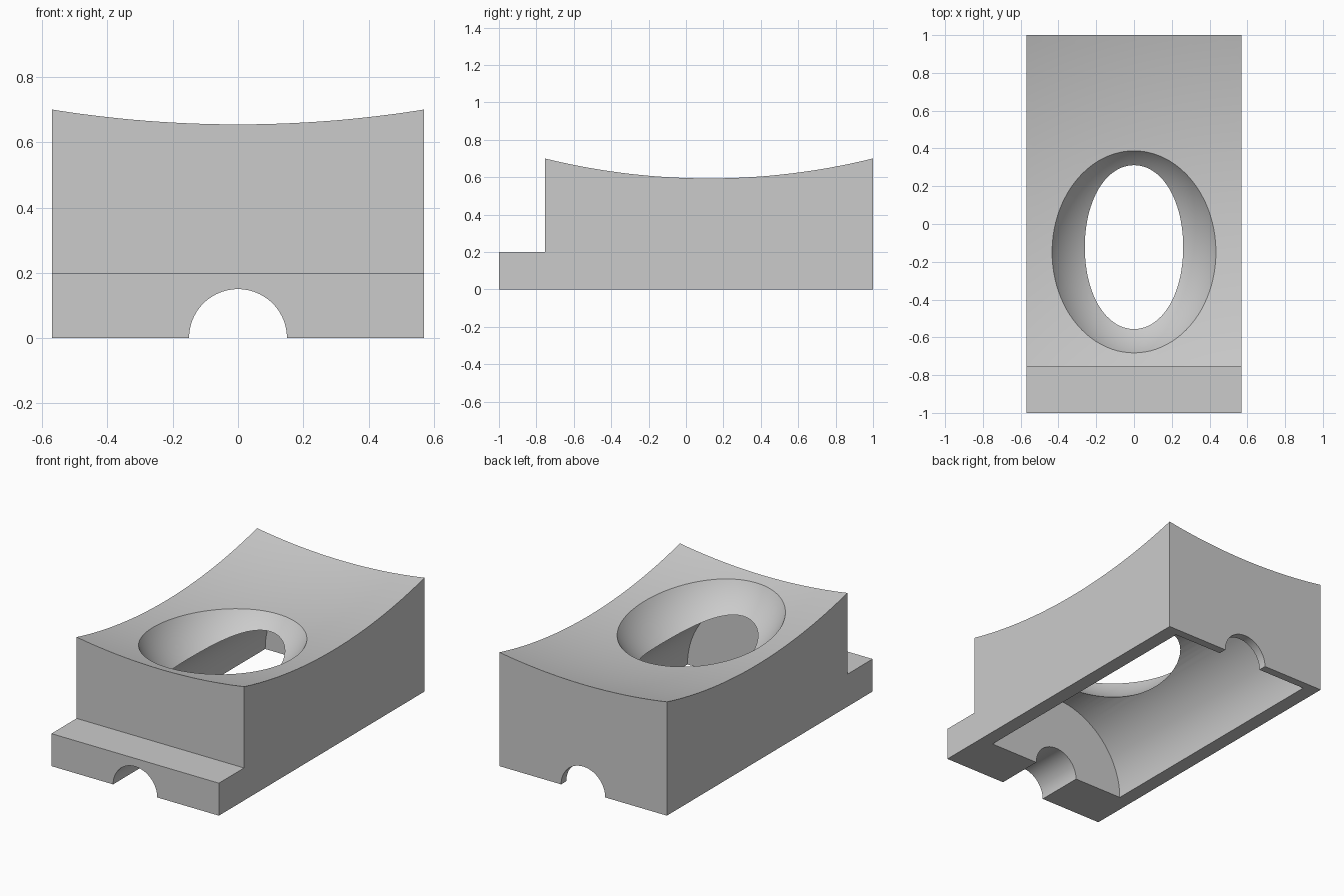
import bpy
import bmesh
import math
from mathutils import Matrix, Vector

default = bpy.data.objects.get("Cube")
if default:
    bpy.data.objects.remove(default, do_unlink=True)

HALF_W = 0.57
STEP_Y, STEP_Z, CORNER_Z = -0.755, 0.2, 0.7
MID_Y = (STEP_Y + 1) / 2

grey = bpy.data.materials.new("plain grey")
grey.use_nodes = True
grey.diffuse_color = (0.6, 0.6, 0.6, 1)
grey.node_tree.nodes["Principled BSDF"].inputs["Base Color"].default_value = (0.6, 0.6, 0.6, 1)


def add_object(name, bm):
    bmesh.ops.recalc_face_normals(bm, faces=bm.faces)
    mesh = bpy.data.meshes.new(name)
    bm.to_mesh(mesh)
    bm.free()
    mesh.materials.append(grey)
    obj = bpy.data.objects.new(name, mesh)
    bpy.context.collection.objects.link(obj)
    return obj


def ellipsoid(name, center, radii, segments, rings):
    bm = bmesh.new()
    bmesh.ops.create_uvsphere(
        bm, u_segments=segments, v_segments=rings, radius=1,
        matrix=Matrix.Translation(center) @ Matrix.Diagonal((*radii, 1)))
    return add_object(name, bm)


def trough(name, radius, y0, y1):
    # Cylinder along y, centred on the base plane
    bm = bmesh.new()
    bmesh.ops.create_cone(
        bm, cap_ends=True, segments=96, radius1=radius, radius2=radius, depth=y1 - y0,
        matrix=Matrix.Translation((0, (y0 + y1) / 2, 0)) @ Matrix.Rotation(math.pi / 2, 4, "X"))
    return add_object(name, bm)


# Stepped block, taller than needed before the top is dished
bm = bmesh.new()
profile = [(-1, 0), (1, 0), (1, 0.9), (STEP_Y, 0.9), (STEP_Y, STEP_Z), (-1, STEP_Z)]
face = bm.faces.new([bm.verts.new((-HALF_W, y, z)) for y, z in profile])
extruded = bmesh.ops.extrude_face_region(bm, geom=[face])["geom"]
bmesh.ops.translate(bm, vec=Vector((2 * HALF_W, 0, 0)),
                    verts=[v for v in extruded if isinstance(v, bmesh.types.BMVert)])
block = add_object("holder_block", bm)

# Large sphere passing through the four top corners
DISH_R = 3.7
dish_z = CORNER_Z + math.sqrt(DISH_R**2 - HALF_W**2 - (1 - MID_Y)**2)

cutters = [
    ellipsoid("dish_cutter", (0, MID_Y, dish_z), (DISH_R,) * 3, 192, 160),
    trough("cavity_cutter", 0.48, -0.70, 0.95),
    trough("notch_cutter", 0.15, -1.2, 1.2),
    ellipsoid("bowl_cutter", (0, -0.1225, 0.826), (0.497, 0.605, 0.497), 96, 64),
]

# Carve the dish, underside cavity, end notches and oval bowl
bpy.ops.object.select_all(action="DESELECT")
bpy.context.view_layer.objects.active = block
block.select_set(True)
for cutter in cutters:
    cutter.hide_render = True
    mod = block.modifiers.new(cutter.name, "BOOLEAN")
    mod.operation = "DIFFERENCE"
    mod.solver = "EXACT"
    mod.object = cutter
    bpy.ops.object.modifier_apply(modifier=mod.name)
    bpy.data.objects.remove(cutter, do_unlink=True)

bpy.ops.object.shade_smooth_by_angle(angle=math.radians(25))
